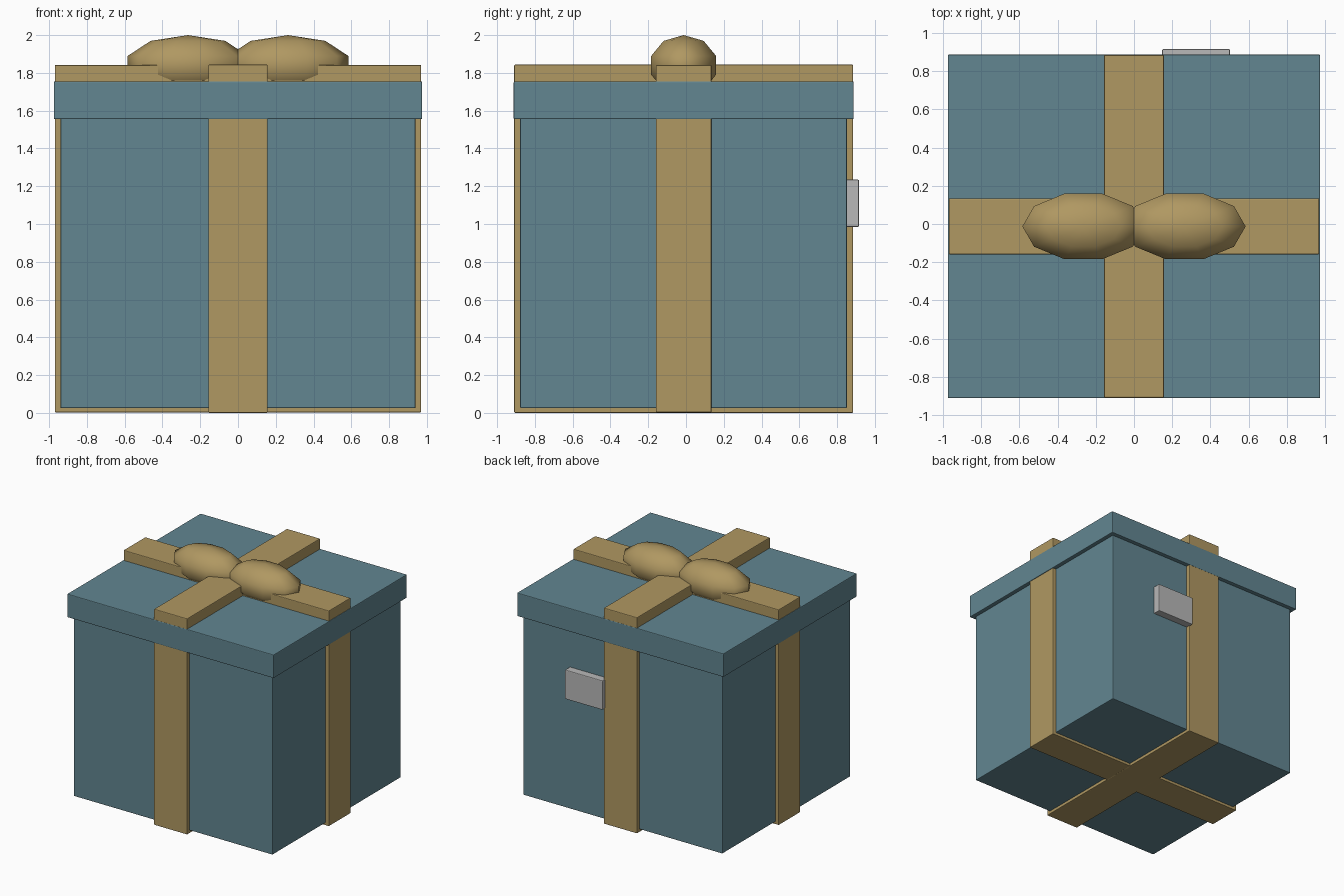
import bpy
import math

cube = bpy.data.objects.get("Cube")
if cube:
    bpy.data.objects.remove(cube, do_unlink=True)

CENTRE_Y = -0.0125


def material(name, rgb):
    mat = bpy.data.materials.new(name)
    mat.use_nodes = True
    mat.diffuse_color = (*rgb, 1)
    mat.node_tree.nodes["Principled BSDF"].inputs["Base Color"].default_value = (*rgb, 1)
    return mat


teal = material("dusty teal", (0.122, 0.238, 0.283))
gold = material("ribbon gold", (0.434, 0.314, 0.122))
grey = material("tag grey", (0.48, 0.48, 0.48))


def block(name, size, centre, mat, bevel=0.006):
    """Box with slightly softened edges."""
    bpy.ops.mesh.primitive_cube_add(size=1, location=centre)
    obj = bpy.context.object
    obj.name = name
    obj.scale = size
    bpy.ops.object.transform_apply(location=False, rotation=False, scale=True)
    mod = obj.modifiers.new("soft edges", "BEVEL")
    mod.width = bevel
    mod.segments = 2
    obj.data.materials.append(mat)
    return obj


# Box and overhanging lid
block("box_body", (1.88, 1.73, 1.55), (0, CENTRE_Y, 0.80), teal)
block("box_lid", (1.95, 1.80, 0.20), (0, CENTRE_Y, 1.655), teal)

# Crossed ribbons wrapped around the box
block("ribbon_across", (1.94, 0.294, 1.84), (0, CENTRE_Y, 0.922), gold)
block("ribbon_front_to_back", (0.314, 1.795, 1.844), (0, CENTRE_Y, 0.922), gold)

# Two plump bow loops
for side, label in ((-1, "right"), (1, "left")):
    bpy.ops.mesh.primitive_uv_sphere_add(segments=10, ring_count=5, radius=1)
    loop = bpy.context.object
    loop.name = "bow_loop_" + label
    loop.rotation_euler.z = math.pi / 2  # corner of the outline points outward
    bpy.ops.object.transform_apply(location=False, rotation=True, scale=False)
    loop.scale = (0.336, 0.19, 0.16)
    loop.location = (side * 0.265, CENTRE_Y, 1.84)
    bpy.ops.object.transform_apply(location=False, rotation=False, scale=True)
    bpy.ops.object.shade_smooth()
    loop.data.materials.append(gold)

# Gift tag on the back
block("gift_tag", (0.355, 0.07, 0.25), (0.325, 0.881, 1.11), grey)
